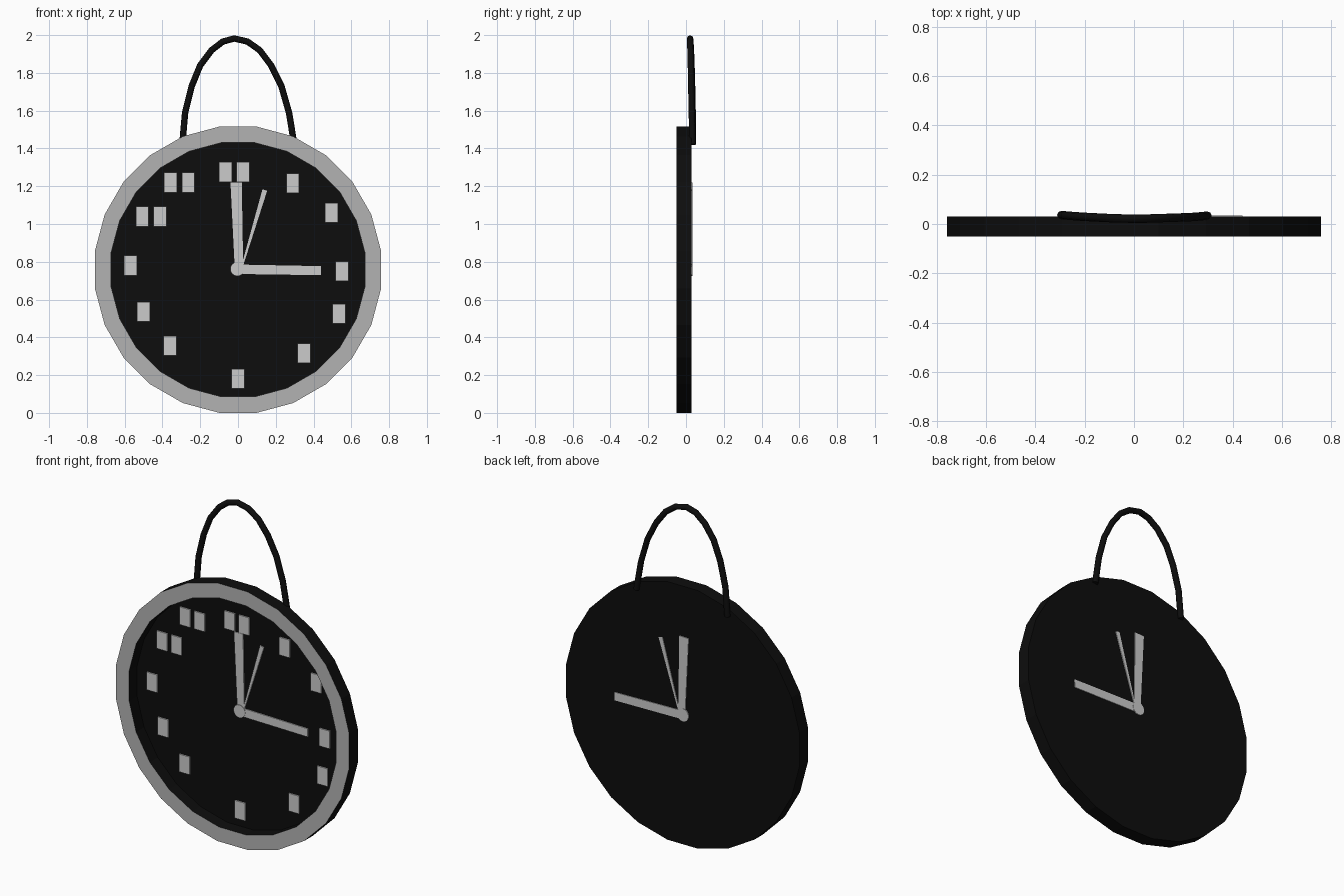
import bpy, bmesh, math

if "Cube" in bpy.data.objects:
    bpy.data.objects.remove(bpy.data.objects["Cube"])

SIDES, CZ = 24, 0.758
FRONT, BACK = -0.05, 0.03

dark = bpy.data.materials.new("black")
dark.diffuse_color = (0.004, 0.004, 0.004, 1)
dark.use_nodes = True
dark.node_tree.nodes["Principled BSDF"].inputs["Base Color"].default_value = dark.diffuse_color


def finish(name, bm, mat=None, fix=True):
    if fix:
        bmesh.ops.recalc_face_normals(bm, faces=bm.faces)
    me = bpy.data.meshes.new(name)
    bm.to_mesh(me)
    bm.free()
    ob = bpy.data.objects.new(name, me)
    bpy.context.collection.objects.link(ob)
    if mat:
        me.materials.append(mat)
    return ob


def ring(bm, r, y):
    step = 2 * math.pi / SIDES
    return [bm.verts.new((r * math.cos((i + 0.5) * step), y,
                          CZ + r * math.sin((i + 0.5) * step))) for i in range(SIDES)]


def bridge(bm, a, b):
    for i in range(SIDES):
        j = (i + 1) % SIDES
        bm.faces.new((a[i], a[j], b[j], b[i]))


def plate(bm, outline, y0, y1):
    a = [bm.verts.new((x, y0, z)) for x, z in outline]
    b = [bm.verts.new((x, y1, z)) for x, z in outline]
    n = len(a)
    bm.faces.new(a)
    bm.faces.new(b[::-1])
    for i in range(n):
        bm.faces.new((a[i], b[i], b[(i + 1) % n], a[(i + 1) % n]))


def hand(name, start, end, w0, w1):
    dx, dz = end[0] - start[0], end[1] - start[1]
    length = math.hypot(dx, dz)
    px, pz = -dz / length / 2, dx / length / 2
    bm = bmesh.new()
    plate(bm, [(start[0] + px * w0, start[1] + pz * w0), (start[0] - px * w0, start[1] - pz * w0),
               (end[0] - px * w1, end[1] - pz * w1), (end[0] + px * w1, end[1] + pz * w1)],
          0.018, 0.034)
    finish(name, bm)


# Case: open-fronted drum with outer wall, back, recessed dial and inner wall
bm = bmesh.new()
outer_front, outer_back = ring(bm, 0.764, FRONT), ring(bm, 0.764, BACK)
dial_edge, inner_front = ring(bm, 0.678, BACK - 0.006), ring(bm, 0.678, FRONT)
bridge(bm, outer_front, outer_back)
bm.faces.new(outer_back)
bm.faces.new(dial_edge)
bridge(bm, dial_edge, inner_front)
bridge(bm, inner_front, outer_front)
case = finish("case", bm, dark)
# Grey front band of the case
case.data.materials.append(None)
grey = bpy.data.materials.new("grey")
grey.diffuse_color = (0.45, 0.45, 0.45, 1)
grey.use_nodes = True
grey.node_tree.nodes["Principled BSDF"].inputs["Base Color"].default_value = grey.diffuse_color
case.data.materials[1] = grey
for f in case.data.polygons:
    if abs(f.normal.y) > 0.9 and abs(f.center.y - FRONT) < 1e-4:
        f.material_index = 1

# Hands and hub, poking through the dial
hand("hour_hand", (0.02, 0.76), (0.44, 0.753), 0.05, 0.048)
hand("minute_hand", (0.005, 0.77), (-0.01, 1.22), 0.045, 0.06)
hand("second_hand", (0.02, 0.77), (0.142, 1.18), 0.008, 0.026)
bm = bmesh.new()
plate(bm, [(-0.003 + 0.038 * math.cos(i * math.pi / 8), 0.762 + 0.038 * math.sin(i * math.pi / 8))
           for i in range(16)], 0.016, 0.035)
finish("hub", bm)

# Plain hour marker blocks, doubled at ten, eleven and twelve
marks = [(0.29, 1.215), (0.495, 1.06), (0.55, 0.75), (0.535, 0.525), (0.35, 0.315), (0, 0.18),
         (-0.36, 0.355), (-0.50, 0.535), (-0.57, 0.78), (-0.46, 1.04), (-0.31, 1.22), (-0.02, 1.275)]
bm = bmesh.new()
for n, (x, z) in enumerate(marks):
    for cx in ([x] if n < 9 else [x - 0.047, x + 0.047]):
        w, h = 0.034, 0.052
        plate(bm, [(cx - w, z - h), (cx + w, z - h), (cx + w, z + h), (cx - w, z + h)], 0.016, 0.026)
finish("hour_markers", bm)

# Hanging loop: bent tube behind the top edge
path = [(-0.295, 0.036, 1.42), (-0.28, 0.035, 1.59), (-0.245, 0.032, 1.73), (-0.20, 0.029, 1.84),
        (-0.14, 0.026, 1.92), (-0.08, 0.023, 1.966), (-0.02, 0.022, 1.982), (0.05, 0.022, 1.966),
        (0.115, 0.024, 1.92), (0.175, 0.026, 1.84), (0.23, 0.028, 1.73), (0.27, 0.031, 1.59),
        (0.298, 0.034, 1.42)]
cu = bpy.data.curves.new("hanging_loop", "CURVE")
cu.dimensions = "3D"
cu.bevel_depth = 0.017
cu.bevel_resolution = 2
cu.use_fill_caps = True
sp = cu.splines.new("POLY")
sp.points.add(len(path) - 1)
for p, co in zip(sp.points, path):
    p.co = (*co, 1)
loop = bpy.data.objects.new("hanging_loop", cu)
bpy.context.collection.objects.link(loop)
cu.materials.append(dark)
